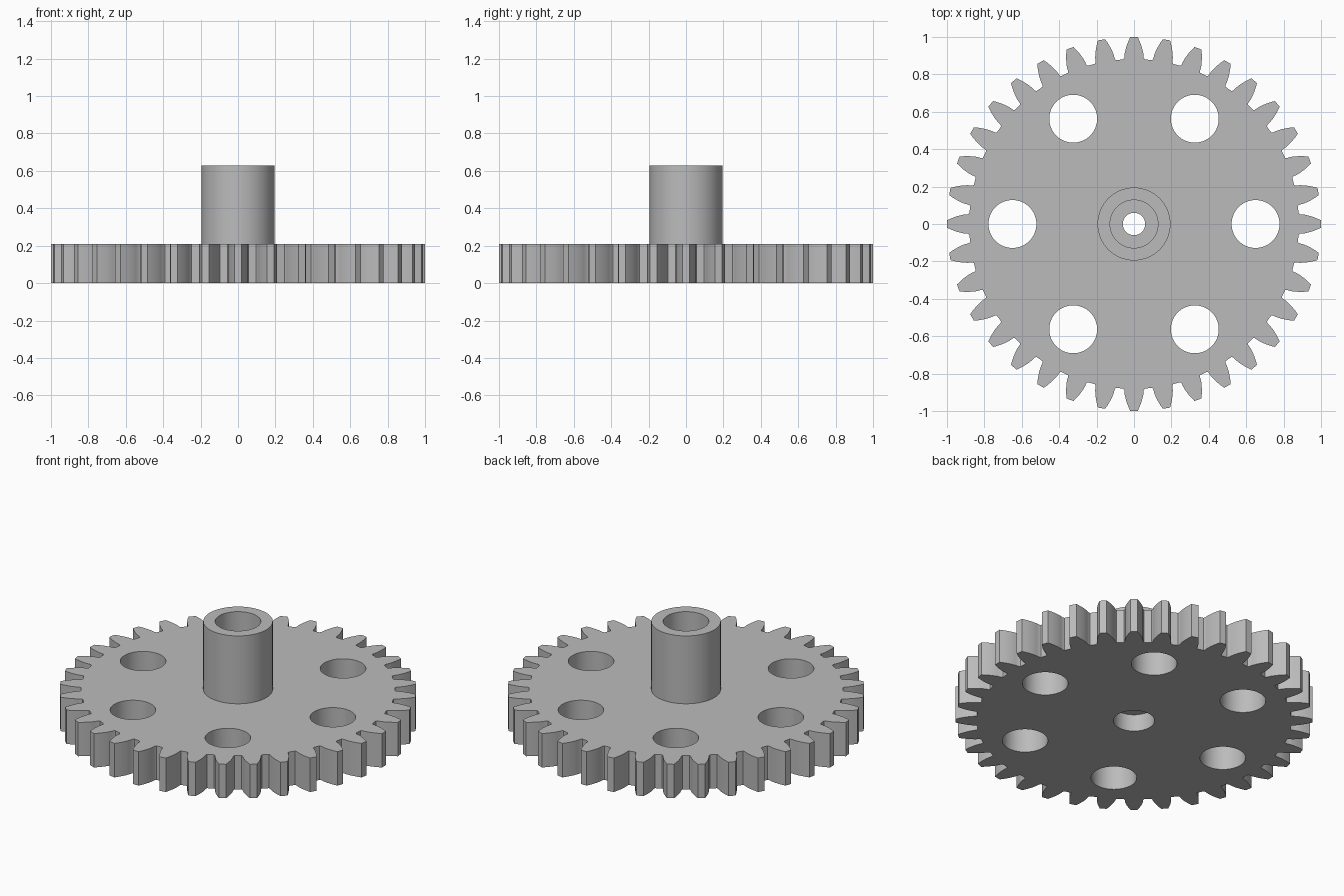
import bpy
import bmesh
from math import cos, sin, tan, acos, pi, radians

cube = bpy.data.objects.get("Cube")
if cube:
    bpy.data.objects.remove(cube, do_unlink=True)

TEETH = 36
TIP = 1.0
MODULE = 2 * TIP / (TEETH + 2)
PITCH = MODULE * TEETH / 2
BASE = PITCH * cos(radians(20))
ROOT = PITCH - 1.25 * MODULE
THICK = 0.21
HUB_TOP = 0.63
HUB_R = 0.195
BORE_R = 0.128

grey = bpy.data.materials.new("grey plastic")
grey.use_nodes = True
colour = (0.5, 0.5, 0.5, 1)
grey.diffuse_color = colour
grey.node_tree.nodes["Principled BSDF"].inputs["Base Color"].default_value = colour


def make_object(name, bm):
    bmesh.ops.recalc_face_normals(bm, faces=bm.faces)
    mesh = bpy.data.meshes.new(name)
    bm.to_mesh(mesh)
    bm.free()
    mesh.materials.append(grey)
    obj = bpy.data.objects.new(name, mesh)
    bpy.context.collection.objects.link(obj)
    return obj


def select_only(obj):
    bpy.ops.object.select_all(action='DESELECT')
    obj.select_set(True)
    bpy.context.view_layer.objects.active = obj


def cylinder(name, radius, z0, z1, x=0, y=0):
    bpy.ops.mesh.primitive_cylinder_add(vertices=64, radius=radius, depth=z1 - z0,
                                        location=(x, y, (z0 + z1) / 2))
    obj = bpy.context.object
    obj.name = name
    obj.data.materials.append(grey)
    obj.hide_render = True
    return obj


def cut(target, cutter):
    mod = target.modifiers.new("cut", 'BOOLEAN')
    mod.operation = 'DIFFERENCE'
    mod.solver = 'EXACT'
    mod.object = cutter
    select_only(target)
    bpy.ops.object.modifier_apply(modifier=mod.name)
    bpy.data.objects.remove(cutter, do_unlink=True)


def smooth(obj):
    select_only(obj)
    bpy.ops.object.shade_smooth_by_angle(angle=radians(30))


# Involute flank: (radius, half angle of the tooth) from root to tip
def half_angle(r):
    def inv(a):
        return tan(a) - a
    pressure = acos(min(1, BASE / r))
    return pi / (2 * TEETH) + inv(radians(20)) - inv(pressure)


flank = [(ROOT, half_angle(BASE) + 0.006)]
for i in range(6):
    r = BASE + (TIP - BASE) * i / 5
    flank.append((r, half_angle(r)))
tooth = [(r, -a) for r, a in flank] + [(r, a) for r, a in reversed(flank)]

# Toothed wheel
bm = bmesh.new()
outline = []
for t in range(TEETH):
    mid = 2 * pi * t / TEETH
    outline += [bm.verts.new((r * cos(mid + a), r * sin(mid + a), 0)) for r, a in tooth]
face = bm.faces.new(outline)
top = bmesh.ops.extrude_face_region(bm, geom=[face])
bmesh.ops.translate(bm, vec=(0, 0, THICK),
                    verts=[g for g in top["geom"] if isinstance(g, bmesh.types.BMVert)])
wheel = make_object("gear_wheel", bm)

# Six round lightening holes
for i in range(6):
    a = i * pi / 3
    cut(wheel, cylinder("hole_cutter", BORE_R, -0.1, THICK + 0.1, 0.65 * cos(a), 0.65 * sin(a)))

# Underside recess and narrow axle hole through the remaining web
cut(wheel, cylinder("recess_cutter", 0.115, -0.1, THICK / 2))
cut(wheel, cylinder("axle_cutter", 0.06, -0.1, THICK + 0.1))
smooth(wheel)

# Hollow hub standing on the wheel
hub = cylinder("hub", HUB_R, THICK, HUB_TOP)
hub.hide_render = False
cut(hub, cylinder("bore_cutter", BORE_R, THICK - 0.1, HUB_TOP + 0.1))
smooth(hub)
